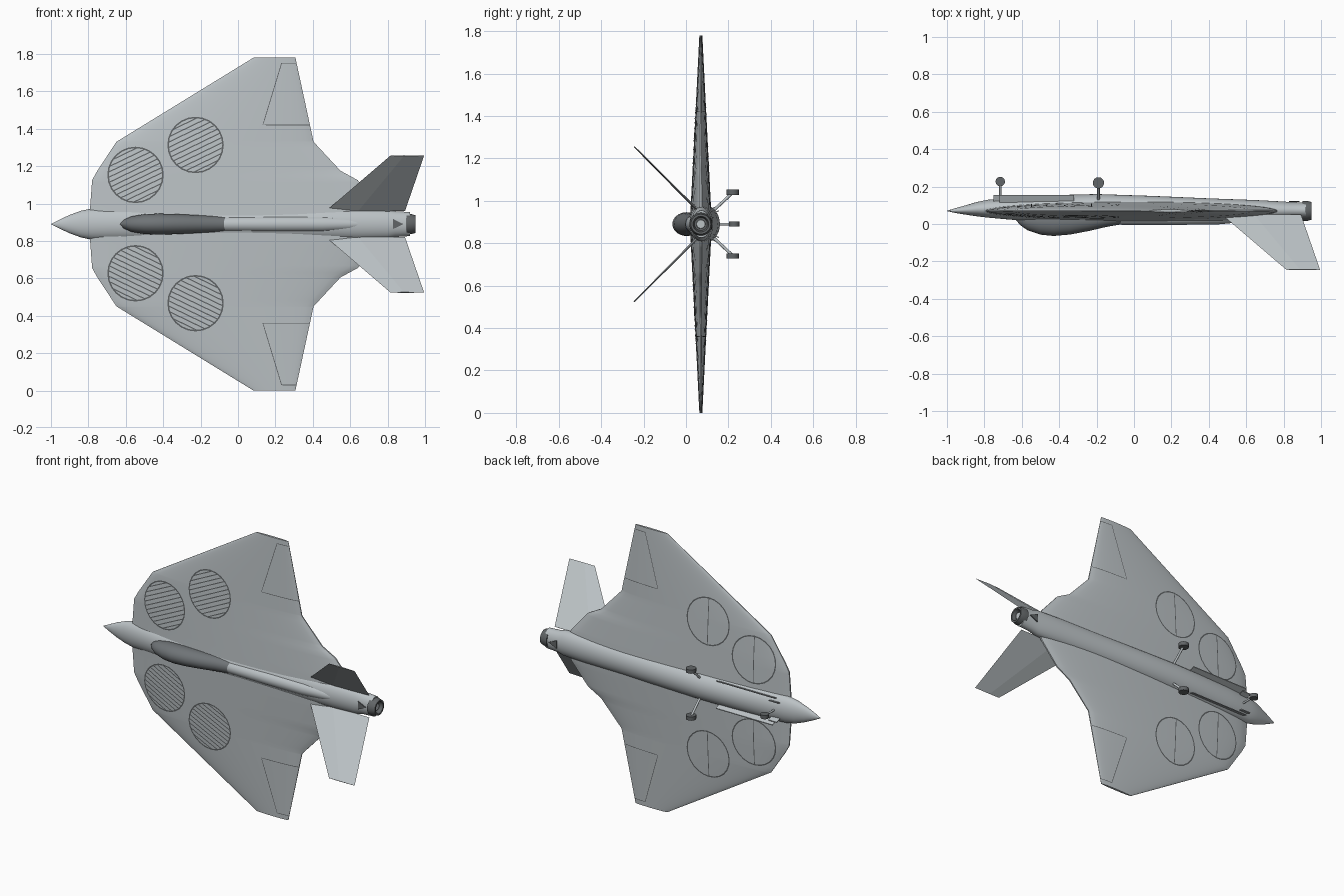
import bpy, bmesh, math
from mathutils import Vector

if "Cube" in bpy.data.objects:
    bpy.data.objects.remove(bpy.data.objects["Cube"])

CY, CZ = 0.07, 0.89      # aircraft axis; the craft's top faces -y, wings run along z


def material(name, r, g, b):
    m = bpy.data.materials.new(name)
    m.use_nodes = True
    m.diffuse_color = (r, g, b, 1)
    m.node_tree.nodes["Principled BSDF"].inputs["Base Color"].default_value = (r, g, b, 1)
    return m


GREY = material("light grey", 0.50, 0.54, 0.56)
GLASS = material("smoked canopy", 0.16, 0.175, 0.185)
DARK = material("dark grey", 0.12, 0.13, 0.135)


def make(name, verts, faces, mat, smooth=35):
    me = bpy.data.meshes.new(name)
    me.from_pydata([tuple(v) for v in verts], [], faces)
    bm = bmesh.new()
    bm.from_mesh(me)
    bmesh.ops.remove_doubles(bm, verts=bm.verts, dist=0.00005)
    bmesh.ops.recalc_face_normals(bm, faces=bm.faces)
    bm.to_mesh(me)
    bm.free()
    ob = bpy.data.objects.new(name, me)
    bpy.context.collection.objects.link(ob)
    me.materials.append(mat)
    if smooth:
        bpy.ops.object.select_all(action="DESELECT")
        ob.select_set(True)
        bpy.context.view_layer.objects.active = ob
        bpy.ops.object.shade_smooth_by_angle(angle=math.radians(smooth))
    return ob


def skin(name, rings, mat, smooth=35):
    """Closed surface through rings of equal length."""
    n = len(rings[0])
    verts = [v for r in rings for v in r]
    faces = [(i * n + j, i * n + (j + 1) % n, (i + 1) * n + (j + 1) % n, (i + 1) * n + j)
             for i in range(len(rings) - 1) for j in range(n)]
    faces += [tuple(range(n)), tuple(range(len(verts) - n, len(verts)))]
    return make(name, verts, faces, mat, smooth)


def body(name, stations, mat, n=32):
    """Elliptical loft; station = x, top y, bottom y, half width."""
    rings = []
    for x, top, bot, w in stations:
        angles = [2 * math.pi * j / n for j in range(n)]
        rings.append([(x, (top + bot) / 2 + (bot - top) / 2 * math.cos(a), CZ + w * math.sin(a))
                      for a in angles])
    return skin(name, rings, mat)


def rod(name, a, b, r, mat, n=20):
    a, b = Vector(a), Vector(b)
    q = (b - a).to_track_quat("Z", "Y")
    circle = [q @ Vector((r * math.cos(t), r * math.sin(t), 0))
              for t in (2 * math.pi * j / n for j in range(n))]
    return skin(name, [[p + c for c in circle] for p in (a, b)], mat)


# Wing planform: distance from axis, leading edge x, trailing edge x
PLAN = [(0, -.8, .8), (.1, -.79, .757), (.235, -.78, .64), (.285, -.752, .548),
        (.44, -.65, .404), (.89, .083, .307)]


def edges(d):
    for (d0, l0, t0), (d1, l1, t1) in zip(PLAN, PLAN[1:]):
        if d <= d1:
            k = (d - d0) / (d1 - d0)
            return l0 + k * (l1 - l0), t0 + k * (t1 - t0)
    return PLAN[-1][1:]


def half(u, d):
    return (0.052 - 0.045 * d / 0.89) * max(0.1, math.sqrt(max(0, 4 * u * (1 - u))))


def on_wing(x, d, side, s, lift=0.0):
    """Point on the wing skin: side -1 top, +1 belly; s picks the wing."""
    le, te = edges(d)
    return Vector((x, CY + side * (half((x - le) / (te - le), d) + lift), CZ + s * d))


# Wings
steps = sorted({p[0] for p in PLAN} | {0.89 * i / 24 for i in range(24)})
chord = [(1 - math.cos(math.pi * i / 24)) / 2 for i in range(25)]
for s, label in ((1, "upper"), (-1, "lower")):
    rings = []
    for d in steps:
        le, te = edges(d)
        xs = [le + u * (te - le) for u in chord]
        rings.append([on_wing(x, d, -1, s) for x in xs] +
                     [on_wing(x, d, 1, s) for x in reversed(xs)])
    skin("wing_" + label, rings, GREY)


def ribbon(name, path, width, side, s, mat, lift=0.002):
    """Thin strip laid on the wing skin along a path of (x, d) points."""
    pts = []
    for (x0, d0), (x1, d1) in zip(path, path[1:]):
        pts += [(x0 + (x1 - x0) * k / 8, d0 + (d1 - d0) * k / 8) for k in range(8)]
    pts.append(path[-1])
    verts, faces = [], []
    for i, p in enumerate(pts):
        a, b = Vector(pts[max(i - 1, 0)]), Vector(pts[min(i + 1, len(pts) - 1)])
        t = (b - a).normalized() * width / 2
        for k in (1, -1):
            verts.append(on_wing(p[0] - k * t.y, p[1] + k * t.x, side, s, lift))
        if i:
            faces.append((2 * i - 2, 2 * i - 1, 2 * i + 1, 2 * i))
    make(name, verts, faces, mat, 0)


# Lift fans: rims on both faces, slanted louvres on top, split doors below
R = 0.147
SLANT = Vector((math.cos(0.45), math.sin(0.45)))
ACROSS = Vector((-SLANT.y, SLANT.x))
for s in (1, -1):
    for label, cx, cd in (("front", -.548, .263), ("rear", -.227, .423)):
        c = Vector((cx, cd))
        loop = [c + R * Vector((math.cos(a), math.sin(a)))
                for a in (2 * math.pi * i / 24 for i in range(25))]
        for side in (-1, 1):
            ribbon(label + "_fan_rim", loop, 0.008, side, s, DARK)
        for i in range(-5, 6):
            off = i * R / 5.8
            reach = math.sqrt(R * R - off * off)
            ribbon(label + "_fan_louvre", [c + ACROSS * off - SLANT * reach,
                   c + ACROSS * off + SLANT * reach], 0.006, -1, s, DARK)
        ribbon(label + "_fan_door_seam", [(cx, cd - R), (cx, cd + R)], 0.005, 1, s, DARK)
    # Control surface gaps
    for side in (-1, 1):
        ribbon("elevon_gap", [(.38, .53), (.133, .53), (.233, .86), (.31, .86)],
               0.004, side, s, DARK, 0.001)

# Fuselage, spine and canopy
body("fuselage", [(-1, .069, .071, .001), (-.95, .058, .086, .026), (-.9, .05, .1, .049),
                  (-.84, .041, .118, .071), (-.78, .034, .13, .084), (-.6, .018, .145, .09),
                  (-.4, .012, .155, .09), (-.2, .01, .16, .09), (.1, .01, .15, .088),
                  (.4, .012, .137, .086), (.65, .017, .128, .085), (.8, .025, .12, .08),
                  (.84, .028, .117, .069), (.92, .03, .115, .064)], GREY)
body("spine", [(-.12, .005, .08, .035), (-.07, -.004, .08, .04), (.2, -.005, .08, .043),
               (.45, -.002, .08, .042), (.6, .012, .08, .035), (.75, .03, .08, .02)], GREY)
body("canopy", [(-.63, .02, .05, .004), (-.61, -.005, .055, .024), (-.57, -.033, .06, .041),
                (-.5, -.057, .07, .053), (-.43, -.064, .07, .056), (-.34, -.056, .07, .054),
                (-.24, -.037, .07, .049), (-.15, -.016, .07, .044), (-.07, -.002, .07, .04)], GLASS)

# Exhaust nozzle
body("nozzle", [(x, CY - r, CY + r, r) for x, r in
                ((.9, .054), (.925, .054), (.95, .047), (.95, .037), (.925, .03))], DARK)
body("nozzle_core", [(.92, CY - .022, CY + .022, .022), (.935, CY - .02, CY + .02, .02)], GREY)

# Arrow plates near the tail
for y, label in ((.026, "top"), (.12, "belly")):
    prism = [[(.83, y + e, CZ - .026), (.83, y + e, CZ + .026), (.885, y + e, CZ)]
             for e in (-.003, .003)]
    skin("arrow_plate_" + label, prism, DARK, 0)

# V tail fins
for s, label in ((1, "upper"), (-1, "lower")):
    nrm = Vector((0, 1, s)).normalized()
    rings = []
    for x0, x1, y, d, th in ((.47, .893, .05, .07, .006), (.815, .995, -.245, .366, .003)):
        le, te = Vector((x0, y, CZ + s * d)), Vector((x1, y, CZ + s * d))
        mid = le.lerp(te, 0.4)
        rings.append([le, mid + nrm * th, te, mid - nrm * th])
    skin("tail_fin_" + label, rings, GREY, 0)

# Landing gear
def wheel(name, x, y, z, r):
    rod(name, (x, y, z - .012), (x, y, z + .012), r, DARK, 28)


rod("nose_strut", (-.715, .11, CZ), (-.715, .225, CZ), .006, GREY)
wheel("nose_wheel", -.715, .227, CZ, .025)
for s in (1, -1):
    rod("main_strut", (-.19, .12, CZ + s * .055), (-.19, .222, CZ + s * .15), .007, GREY)
    wheel("main_wheel", -.19, .22, CZ + s * .15, .03)
    # Open bay doors
    for label, x0, x1, d0, d1 in (("nose_door", -.75, -.69, .045, .06),
                                  ("bay_door", -.72, -.32, .068, .085)):
        skin(label, [[(x, .115, CZ + s * d0), (x, .115, CZ + s * (d0 + .005)),
                      (x, .155, CZ + s * (d1 + .005)), (x, .155, CZ + s * d1)]
                     for x in (x0, x1)], GREY, 0)
